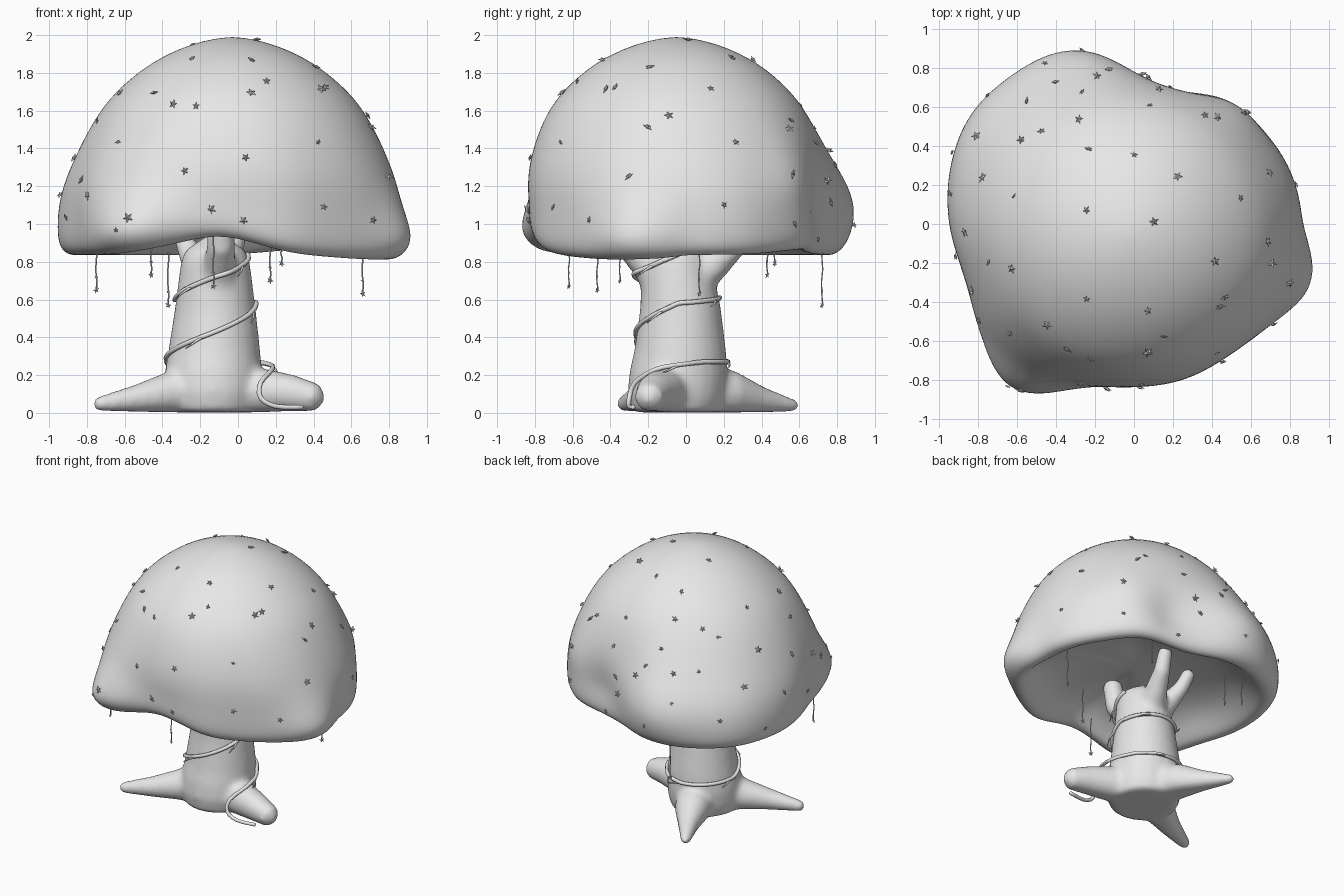
import bpy, bmesh, math, random
from mathutils import Vector, Matrix, Quaternion

random.seed(4)
cube = bpy.data.objects.get("Cube")
if cube:
    bpy.data.objects.remove(cube)

grey = bpy.data.materials.new("plain_grey")
grey.use_nodes = True
GREY = (0.8, 0.8, 0.8, 1)
grey.diffuse_color = GREY
grey.node_tree.nodes["Principled BSDF"].inputs["Base Color"].default_value = GREY


def finish(bm, name, smooth=True):
    """Turn a bmesh into a coloured object."""
    bmesh.ops.recalc_face_normals(bm, faces=bm.faces)
    mesh = bpy.data.meshes.new(name)
    bm.to_mesh(mesh)
    bm.free()
    mesh.materials.append(grey)
    for poly in mesh.polygons:
        poly.use_smooth = smooth
    obj = bpy.data.objects.new(name, mesh)
    bpy.context.collection.objects.link(obj)
    return obj


def catmull(a, b, c, d, t):
    return b + (c - a) * (t / 2) + (a * 2 - b * 5 + c * 4 - d) * (t * t / 2) \
        + (b * 3 - a - c * 3 + d) * (t ** 3 / 2)


def skin_rings(bm, rings, first, last):
    """Bridge closed rings of points and close both ends to a pole."""
    loops = [[bm.verts.new(p) for p in ring] for ring in rings]
    n = len(loops[0])
    for low, high in zip(loops, loops[1:]):
        for i in range(n):
            j = (i + 1) % n
            bm.faces.new((low[i], low[j], high[j], high[i]))
    for loop, pole in ((loops[0], first), (loops[-1], last)):
        tip = bm.verts.new(pole)
        for i in range(n):
            bm.faces.new((tip, loop[i], loop[(i + 1) % n]))


def tube(bm, points, radii, sides=8):
    """Tapered tube along a path, with domed ends and no twist."""
    points = [Vector(p) for p in points]
    rings = []
    turn, before = Quaternion(), Vector((0, 0, 1))
    for i, p in enumerate(points):
        along = (points[min(i + 1, len(points) - 1)] - points[max(i - 1, 0)]).normalized()
        turn = before.rotation_difference(along) @ turn
        before = along
        rings.append([p + turn @ Vector((math.cos(a), math.sin(a), 0)) * radii[i]
                      for a in (math.tau * k / sides for k in range(sides))])
    start, end = (points[0] - points[1]).normalized(), (points[-1] - points[-2]).normalized()
    skin_rings(bm, rings, points[0] + start * radii[0] * 0.7, points[-1] + end * radii[-1] * 0.7)


def curve_through(points, steps=5):
    pts = [Vector(p) for p in points]
    pts = [pts[0]] + pts + [pts[-1]]
    out = [catmull(*pts[i:i + 4], s / steps)
           for i in range(len(pts) - 3) for s in range(steps)]
    return out + [pts[-1]]


def star(bm, place, normal, size):
    """Five-pointed flower with a raised middle."""
    m = Matrix.Translation(place) @ normal.to_track_quat('Z', 'Y').to_matrix().to_4x4() \
        @ Matrix.Rotation(random.uniform(0, math.tau), 4, 'Z')
    ring = []
    for k in range(10):
        a, r = math.tau * k / 10, size * (1 if k % 2 == 0 else 0.42)
        ring.append(m @ Vector((r * math.cos(a), r * math.sin(a), 0)))
    skin_rings(bm, [ring], m @ Vector((0, 0, size * 0.35)), m @ Vector((0, 0, -size * 0.35)))


# canopy: lobed outline blended into a round dome, with a hollow underside
OUTLINE = [.865, .85, .82, .8, .735, .73, .83, .95, 1.01, .99,
           .95, .91, .95, .94, .86, .83, .835, .83, .86, .88]
# height, dome radius, share of the lobed outline, scale
LEVELS = [(1.982, .09, 0, 1), (1.95, .23, 0, 1), (1.86, .43, 0, 1), (1.7, .6, .08, 1),
          (1.55, .695, .18, 1), (1.35, .775, .42, 1), (1.2, .82, .75, 1), (1.07, .83, .97, 1),
          (.95, .83, 1, 1), (.87, .83, 1, .985), (.832, .83, 1, .93), (.838, .83, 1, .87),
          (.89, .83, 1, .8), (.98, .8, .8, .68), (1.04, .8, .5, .4)]
# local swellings: angle in degrees, angular spread, height, vertical spread, push
LUMPS = [(234, .24, .96, .16, .135), (341, .22, .95, .14, .1), (107, .32, 1.08, .26, .125),
         (45, .16, 1.27, .09, .04), (70, .2, 1.08, .16, -.04)]
SEGMENTS = 48


def outline(angle):
    f = angle / math.tau * len(OUTLINE)
    i = int(f)
    return catmull(*[OUTLINE[(i + k) % len(OUTLINE)] for k in (-1, 0, 1, 2)], f - i)


def bell(offset, spread):
    return math.exp(-(offset / spread) ** 2)


rings = []
for z, radius, lobe, scale in LEVELS:
    ring = []
    for k in range(SEGMENTS):
        a = math.tau * k / SEGMENTS
        r = radius * (1 - lobe) + outline(a) * lobe
        for degrees, spread, height, rise, push in LUMPS:
            r += push * bell(a - math.radians(degrees), spread) * bell(z - height, rise)
        r *= scale
        rim = 0.1 * bell(a - math.radians(262), .38) + 0.03 * bell(a - math.radians(58), .4) \
            - 0.025 * bell(a - math.radians(335), .5)
        lift = max(0, min(1, (1.25 - z) / 0.35)) * rim
        ring.append((r * math.cos(a) - .03 * (1 - lobe), r * math.sin(a) - .05 * (1 - lobe), z + lift))
    rings.append(ring)
bm = bmesh.new()
skin_rings(bm, rings, (-.03, -.05, 1.99), (0, 0, 1.05))
canopy = finish(bm, "canopy")
canopy.modifiers.new("rounding", 'SUBSURF').levels = 2
canopy.modifiers["rounding"].render_levels = 2

# trunk, roots and branches, fused into one smooth body
bm = bmesh.new()
tube(bm, [(-.13, -.05, 0), (-.13, -.05, .1), (-.13, -.04, .2), (-.125, -.03, .32), (-.12, -.03, .55),
          (-.12, -.05, .8), (-.12, -.05, .86)], [.235, .26, .26, .245, .215, .183, .16], 24)
LIMBS = [
    ([(-.22, -.08, .12), (-.36, -.16, .105), (-.54, -.25, .075), (-.75, -.335, .045)], [.13, .115, .075, .04]),
    ([(0, -.08, .12), (.14, -.13, .115), (.28, -.17, .105), (.42, -.2, .08)], [.13, .12, .1, .075]),
    ([(-.16, .1, .11), (-.22, .24, .1), (-.3, .4, .065), (-.4, .58, .035)], [.14, .125, .075, .035]),
    ([(-.11, .03, .7), (-.06, .17, .8), (-.02, .28, .9), (-.01, .33, 1.04)], [.12, .08, .06, .05]),
    ([(-.16, 0, .7), (-.23, .1, .8), (-.28, .18, .9), (-.3, .24, 1.0)], [.11, .075, .055, .05]),
    ([(-.1, -.12, .68), (-.1, -.2, .78), (-.09, -.3, .88), (-.09, -.34, 1.08)], [.12, .09, .075, .07]),
]
for points, radii in LIMBS:
    tube(bm, points, radii, 14)
for v in bm.verts:
    v.co.z = max(v.co.z, 0.003)
trunk = finish(bm, "trunk_and_roots")
remesh = trunk.modifiers.new("fuse", 'REMESH')
remesh.mode = 'VOXEL'
remesh.voxel_size = 0.018
remesh.use_smooth_shade = True
soften = trunk.modifiers.new("soften", 'SMOOTH')
soften.factor, soften.iterations = 0.5, 14

bpy.context.view_layer.update()
deps = bpy.context.evaluated_depsgraph_get()
canopy_eval, trunk_eval = canopy.evaluated_get(deps), trunk.evaluated_get(deps)

# climbing vine: winds down the trunk, then loops over the front root
WIND = [(0, .84), (90, .72), (180, .6), (270, .61), (360, .58), (450, .43), (540, .29), (630, .27), (700, .27)]
path = []
for (a0, z0), (a1, z1) in zip(WIND, WIND[1:]):
    for s in range(6):
        t = s / 6
        a, z = -math.radians(a0 + (a1 - a0) * t), z0 + (z1 - z0) * t
        out = Vector((math.cos(a), math.sin(a), 0))
        axis = Vector((-.12, -.04, z))
        hit, place, normal, face = trunk_eval.ray_cast(axis + out * 0.42, -out)
        path.append((place if hit else axis + out * 0.22) + out * 0.008)
path += [(.17, -.03, .255), (.18, -.16, .23), (.12, -.27, .16), (.12, -.3, .08), (.2, -.3, .035), (.34, -.28, .03)]
path = curve_through(path, 3)
bm = bmesh.new()
tube(bm, path, [0.013] * len(path), 8)
# side twigs
for i in range(8, len(path) - 6, 17):
    p, along = path[i], (path[i + 2] - path[i]).normalized()
    out = Vector((p.x + .12, p.y + .04, 0)).normalized()
    tip = p + along * 0.1 + out * 0.025 - Vector((0, 0, .03))
    tube(bm, [p, p + along * 0.05 + out * 0.02 - Vector((0, 0, .015)), tip], [.008, .006, .003], 6)
vine = finish(bm, "climbing_vine")

flowers = bmesh.new()
for i in range(5, len(path) - 3, 13):
    star(flowers, path[i], Vector((path[i].x + .12, path[i].y + .04, .2)), 0.017)

# hanging strands with a flower at each end
STRANDS = [(-.75, -.47, .65), (-.37, .72, .57), (-.13, -.62, .67), (.66, .07, .63),
           (.17, -.35, .7), (-.46, .43, .73), (.23, .47, .79)]
bm = bmesh.new()
for x, y, low in STRANDS:
    points = [(x + 0.004 * math.sin(k * 2), y + 0.004 * math.cos(k * 2), low + (.95 - low) * k / 6) for k in range(7)]
    tube(bm, points, [0.004] * 7, 6)
    for height, size in ((low, .02), (low + .07, .012)):
        star(flowers, Vector((x, y, height)), Vector((random.uniform(-1, 1), -1, .3)), size)
finish(bm, "hanging_strands")

# star flowers scattered over the canopy, placed by casting inward
FRONT = [(.04, 1.35), (.42, 1.43), (.71, 1.02), (.46, 1.72), (-.28, 1.28), (-.34, 1.63), (-.22, 1.62),
         (-.44, 1.69), (-.62, 1.69), (-.63, 1.43), (-.58, 1.03), (-.79, 1.15), (.45, 1.09), (.03, 1.02),
         (-.14, 1.08), (.07, 1.69), (.15, 1.75), (-.64, .97)]
SIDE = [(-.42, 1.71), (-.2, 1.51), (-.09, 1.57), (-.3, 1.25), (.26, 1.43), (.2, 1.1),
        (.54, 1.5), (.56, 1.26), (.57, 1), (.74, 1.23)]
TOP = [(-.19, .75), (-.4, .72), (0, .35), (.22, .24), (-.24, .07), (-.23, .38), (-.47, .47), (-.28, .53),
       (.08, .6), (.36, .55), (-.61, .14), (.1, .01), (.41, -.19), (-.24, -.38), (.07, -.44), (.54, .13)]
casts = [((x, -2, z), (0, 1, 0)) for x, z in FRONT] + [((2, y, z), (-1, 0, 0)) for y, z in SIDE] \
    + [((x, y, 3), (0, 0, -1)) for x, y in TOP]
# evenly spread over the far and back sides
BACK = 18
for k in range(BACK):
    a = math.radians(75 + 135 * (k * 0.618 % 1))
    d = Vector((math.cos(a), math.sin(a), 0))
    casts.append((d * 2 + Vector((0, 0, .92 + .7 * k / BACK)), -d))
for origin, direction in casts:
    hit, place, normal, face = canopy_eval.ray_cast(Vector(origin), Vector(direction))
    if hit:
        tilt = Vector([random.uniform(-.6, .6) for _ in range(3)])
        star(flowers, place + normal * 0.01, normal + tilt, random.uniform(.016, .03))
finish(flowers, "star_flowers", False)
